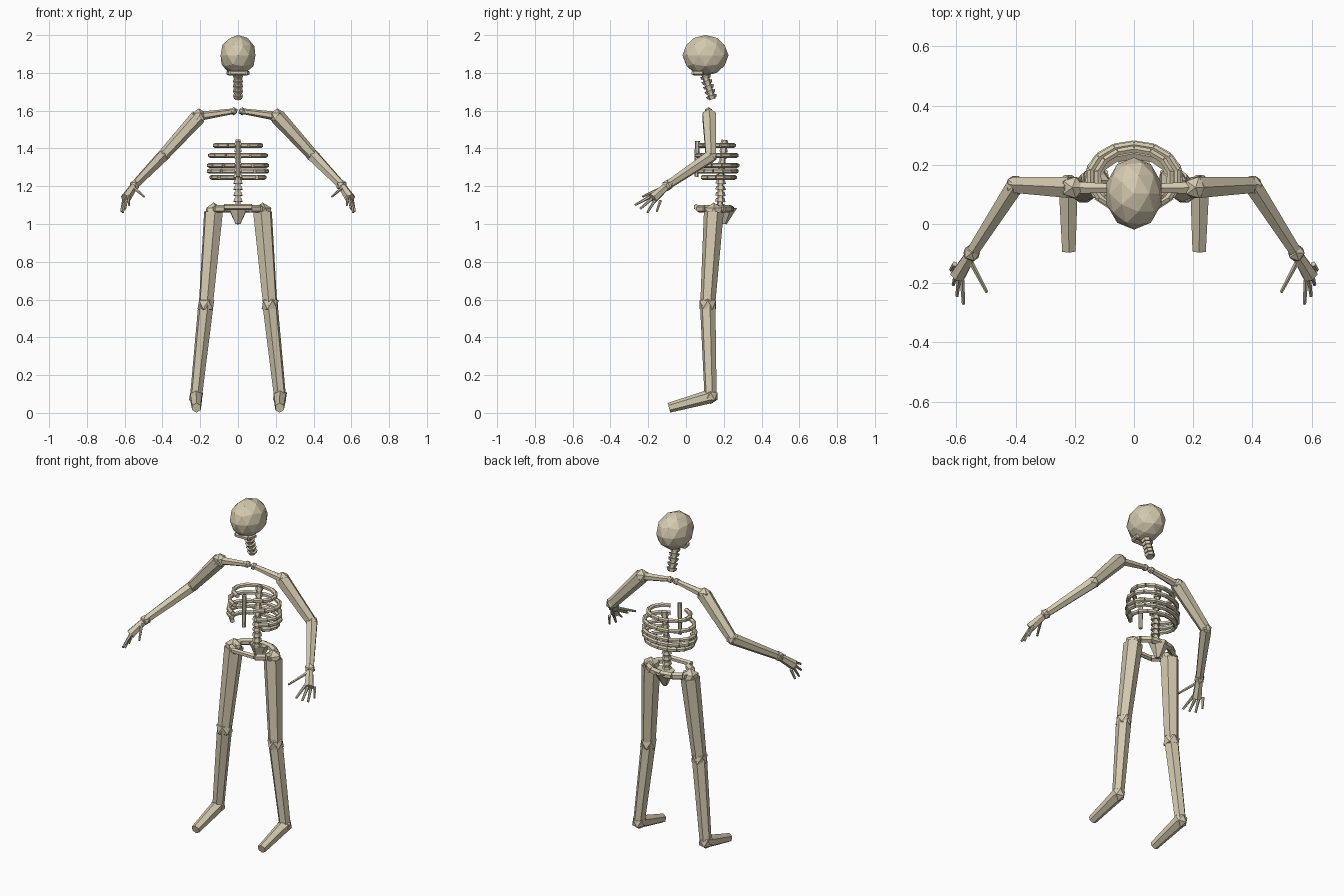
import bpy, bmesh, math
from mathutils import Vector

if "Cube" in bpy.data.objects:
    bpy.data.objects.remove(bpy.data.objects["Cube"])

bone = bpy.data.materials.new("bone")
bone.diffuse_color = (0.66, 0.59, 0.43, 1)
bone.use_nodes = True
bone.node_tree.nodes["Principled BSDF"].inputs["Base Color"].default_value = bone.diffuse_color


def finish(name, bm):
    mesh = bpy.data.meshes.new(name)
    bm.to_mesh(mesh)
    bm.free()
    mesh.materials.append(bone)
    obj = bpy.data.objects.new(name, mesh)
    bpy.context.collection.objects.link(obj)
    return obj


def add_rod(bm, a, b, r1, r2, sides=6):
    """Tapered prism from point a to point b."""
    a, b = Vector(a), Vector(b)
    d = b - a
    ret = bmesh.ops.create_cone(bm, cap_ends=True, segments=sides,
                                radius1=r1, radius2=r2, depth=d.length)
    rot = d.to_track_quat('Z', 'Y').to_matrix()
    for v in ret["verts"]:
        v.co = rot @ v.co + (a + b) / 2


def add_ball(bm, c, r, level=1, scale=(1, 1, 1)):
    ret = bmesh.ops.create_icosphere(bm, subdivisions=level, radius=r)
    for v in ret["verts"]:
        v.co = Vector(p * s for p, s in zip(v.co, scale)) + Vector(c)


def rod(name, a, b, r1, r2, sides=6):
    bm = bmesh.new()
    add_rod(bm, a, b, r1, r2, sides)
    return finish(name, bm)


def ball(name, c, r, level=1, scale=(1, 1, 1)):
    bm = bmesh.new()
    add_ball(bm, c, r, level, scale)
    return finish(name, bm)


def chain(name, pts, r, sides=6):
    """Run of straight segments through the points."""
    bm = bmesh.new()
    for a, b in zip(pts, pts[1:]):
        add_rod(bm, a, b, r, r, sides)
    return finish(name, bm)


def vertebrae(name, a, b, count, r, core):
    """Thin core with evenly spaced discs."""
    a, b = Vector(a), Vector(b)
    step = (b - a) / count
    bm = bmesh.new()
    add_rod(bm, a, b, core, core)
    for i in range(count):
        m = a + step * (i + 0.5)
        add_rod(bm, m - step * 0.3, m + step * 0.3, r, r * 0.8)
    return finish(name, bm)


def arc(cy, z, rx, ry, start, end, n, side):
    """Horizontal arc; angle 0 is the back, 180 the front."""
    out = []
    for i in range(n + 1):
        t = math.radians(start + (end - start) * i / n)
        out.append((side * rx * math.sin(t), cy + ry * math.cos(t), z))
    return out


# Head, jaw and neck
ball("skull", (0, 0.103, 1.893), 1, 2, (0.097, 0.122, 0.108))
chain("jaw", [(-0.05, 0.09, 1.80), (-0.04, 0.04, 1.80), (0.04, 0.04, 1.80), (0.05, 0.09, 1.80)], 0.013)
vertebrae("neck", (0, 0.10, 1.79), (0, 0.14, 1.66), 5, 0.03, 0.018)

# Spine and breastbone
vertebrae("lower_spine", (0, 0.18, 1.08), (0, 0.185, 1.27), 6, 0.028, 0.016)
vertebrae("upper_spine", (0, 0.185, 1.27), (0, 0.205, 1.445), 5, 0.022, 0.016)
rod("breastbone", (0, 0.06, 1.44), (0, 0.055, 1.25), 0.013, 0.011)

# Rib cage: height, half width, half depth, front end angle
RIBS = [(1.416, 0.125, 0.095, 155), (1.363, 0.15, 0.11, 155), (1.31, 0.155, 0.113, 150),
        (1.28, 0.155, 0.11, 145), (1.247, 0.14, 0.10, 135)]

# Pelvis: sacrum wedge and front bar
rod("sacrum", (0, 0.21, 1.09), (0, 0.20, 1.0), 0.06, 0.015)
rod("pubic_bar", (-0.075, 0.055, 1.09), (0.075, 0.055, 1.09), 0.016, 0.016)

for s, tag in ((-1, "right_"), (1, "left_")):
    def P(x, y, z):
        return (s * x, y, z)

    for i, (z, rx, ry, end) in enumerate(RIBS):
        chain(f"{tag}rib_{i + 1}", arc(0.158, z, rx, ry, 0, end, 6, s), 0.013)
    chain(tag + "pelvis", arc(0.148, 1.08, 0.13, 0.09, 0, 150, 5, s), 0.02)

    # Arm
    shoulder, elbow, wrist = P(0.208, 0.123, 1.57), P(0.40, 0.132, 1.358), P(0.548, -0.098, 1.205)
    hand = P(0.595, -0.175, 1.135)
    rod(tag + "collarbone", P(0.025, 0.12, 1.597), shoulder, 0.015, 0.024)
    ball(tag + "collarbone_end", P(0.022, 0.12, 1.597), 0.022)
    ball(tag + "shoulder", shoulder, 0.042)
    rod(tag + "upper_arm", shoulder, elbow, 0.041, 0.031)
    ball(tag + "elbow", elbow, 0.036)
    rod(tag + "forearm", elbow, wrist, 0.034, 0.023)
    ball(tag + "wrist", wrist, 0.031)
    rod(tag + "palm", wrist, hand, 0.02, 0.028)
    fingers = [(P(0.55, -0.13, 1.19), P(0.497, -0.23, 1.145)),
               (P(0.58, -0.19, 1.145), P(0.576, -0.27, 1.10)),
               (P(0.59, -0.18, 1.135), P(0.598, -0.243, 1.08)),
               (P(0.60, -0.165, 1.125), P(0.61, -0.205, 1.06)),
               (P(0.605, -0.135, 1.125), P(0.618, -0.155, 1.066))]
    for i, (a, b) in enumerate(fingers):
        rod(f"{tag}finger_{i + 1}", a, b, 0.009, 0.006)

    # Leg
    hip, knee, ankle = P(0.13, 0.147, 1.062), P(0.17, 0.115, 0.573), P(0.222, 0.13, 0.088)
    ball(tag + "hip", hip, 0.052)
    rod(tag + "thigh", hip, knee, 0.053, 0.04)
    ball(tag + "knee", knee, 0.05)
    rod(tag + "shin", knee, ankle, 0.042, 0.033)
    ball(tag + "ankle", ankle, 0.042)
    rod(tag + "foot", ankle, P(0.22, -0.09, 0.027), 0.037, 0.026)
